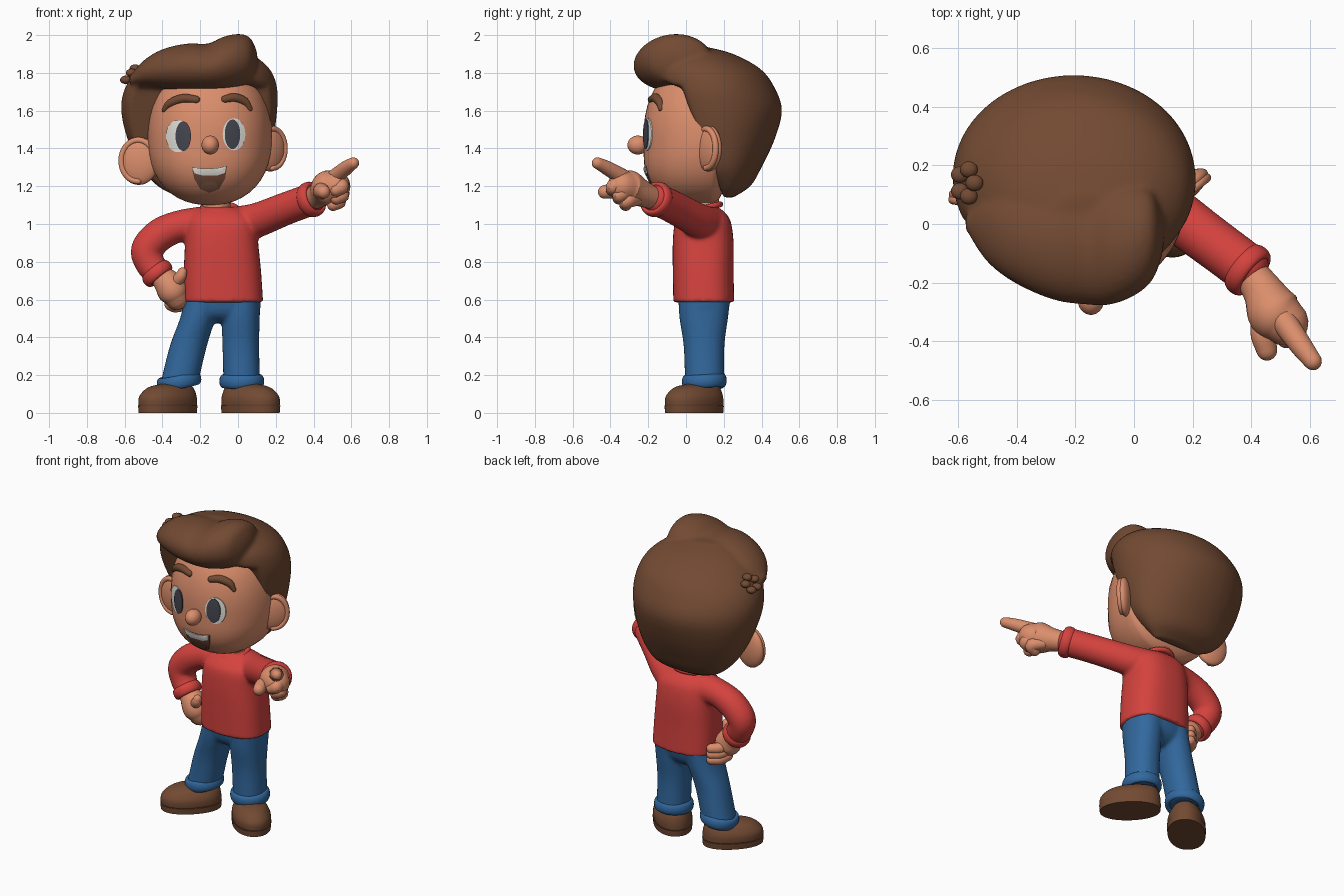
import bpy
import bmesh
from math import sin, cos, pi, radians, copysign
from mathutils import Vector, Matrix

if "Cube" in bpy.data.objects:
    bpy.data.objects.remove(bpy.data.objects["Cube"])


def material(name, r, g, b):
    m = bpy.data.materials.new(name)
    m.use_nodes = True
    m.diffuse_color = (r, g, b, 1)
    m.node_tree.nodes["Principled BSDF"].inputs["Base Color"].default_value = (r, g, b, 1)
    return m


SKIN = material("skin", .71, .27, .15)
BROWN = material("brown", .17, .069, .033)
RED = material("red_cloth", .66, .055, .048)
BLUE = material("blue_denim", .032, .14, .345)
WHITE = material("white", .76, .75, .70)
DARK = material("dark_grey", .06, .06, .08)
MOUTH = material("mouth_brown", .19, .075, .045)
TONGUE = material("tongue_brown", .24, .1, .06)


def finish(name, bm, mat):
    bmesh.ops.recalc_face_normals(bm, faces=bm.faces)
    me = bpy.data.meshes.new(name)
    bm.to_mesh(me)
    bm.free()
    me.materials.append(mat)
    me.shade_smooth()
    me.set_sharp_from_angle(angle=radians(42))
    ob = bpy.data.objects.new(name, me)
    bpy.context.collection.objects.link(ob)
    return ob


def spline(rows, n=5):
    """Catmull-Rom interpolation of rows of numbers."""
    rows = [Vector(r) for r in rows]
    ext = [rows[0] * 2 - rows[1]] + rows + [rows[-1] * 2 - rows[-2]]
    out = []
    for a, b, c, d in zip(ext, ext[1:], ext[2:], ext[3:]):
        for i in range(n):
            t = i / n
            out.append(.5 * (2 * b + (c - a) * t + (2 * a - 5 * b + 4 * c - d) * t * t
                             + (3 * b - a - 3 * c + d) * t ** 3))
    return out + [rows[-1]]


def skin_rings(name, rings, mat):
    """Joins equal rings of points into a capped surface."""
    bm = bmesh.new()
    loops = [[bm.verts.new(p) for p in ring] for ring in rings]
    n = len(loops[0])
    for a, b in zip(loops, loops[1:]):
        for i in range(n):
            j = (i + 1) % n
            bm.faces.new((a[i], a[j], b[j], b[i]))
    bm.faces.new(loops[0])
    bm.faces.new(loops[-1])
    return finish(name, bm, mat)


def power(v, p):
    return copysign(abs(v) ** (2 / p), v)


def stack(name, rows, mat, axis="z", p=2.0, fix=None, n=48):
    """Rounded sections (t, a0, a1, b0, b1) stacked along an axis."""
    rings = []
    for t, a0, a1, b0, b1 in spline(rows):
        ring = []
        for k in range(n):
            w = 2 * pi * k / n
            a = (a0 + a1) / 2 + (a1 - a0) / 2 * power(cos(w), p)
            b = (b0 + b1) / 2 + (b1 - b0) / 2 * power(sin(w), p)
            q = (a, b, t) if axis == "z" else (t, a, b)
            ring.append(fix(q) if fix else q)
        rings.append(ring)
    return skin_rings(name, rings, mat)


def tube(name, rows, mat, n=24):
    """Round-ended tube through points (x, y, z, radius)."""
    pts = [(q.xyz, q[3]) for q in spline(rows)]
    t0 = (pts[0][0] - pts[1][0]).normalized()
    t1 = (pts[-1][0] - pts[-2][0]).normalized()

    def dome(end, t):
        return [(end[0] + t * end[1] * sin(radians(a)), end[1] * cos(radians(a)))
                for a in (22, 44, 64, 82)]
    pts = dome(pts[0], t0)[::-1] + pts + dome(pts[-1], t1)
    side, rings = None, []
    for i, (c, r) in enumerate(pts):
        t = (pts[min(i + 1, len(pts) - 1)][0] - pts[max(i - 1, 0)][0]).normalized()
        side = t.orthogonal() if side is None else side - t * side.dot(t)
        side.normalize()
        other = t.cross(side)
        rings.append([c + r * (side * cos(2 * pi * k / n) + other * sin(2 * pi * k / n))
                      for k in range(n)])
    return skin_rings(name, rings, mat)


def blob(name, loc, radii, mat, p=2.0, rot=Matrix()):
    bm = bmesh.new()
    bmesh.ops.create_uvsphere(bm, u_segments=40, v_segments=24, radius=1)
    for v in bm.verts:
        s = sum(abs(c) ** p for c in v.co) ** (-1 / p)
        v.co = Vector(loc) + rot @ Vector(c * s * r for c, r in zip(v.co, radii))
    return finish(name, bm, mat)


def cuff(name, loc, direction, major, minor, mat, tall=1.8):
    bpy.ops.mesh.primitive_torus_add(location=loc, major_radius=major, minor_radius=minor,
                                     major_segments=36, minor_segments=14)
    ob = bpy.context.object
    ob.name = name
    ob.scale.z = tall
    ob.rotation_euler = Vector(direction).to_track_quat("Z", "Y").to_euler()
    ob.data.materials.append(mat)
    ob.data.shade_smooth()


def blend(parts, rounds):
    """Fuses overlapping parts into the first one with soft seams."""
    base = parts[0]
    with bpy.context.temp_override(active_object=base, object=base, selected_objects=parts,
                                   selected_editable_objects=parts):
        bpy.ops.object.join()
    fuse = base.modifiers.new("fuse", "REMESH")
    fuse.mode, fuse.voxel_size, fuse.use_smooth_shade = "VOXEL", .011, True
    soften = base.modifiers.new("soften", "SMOOTH")
    soften.factor, soften.iterations = .5, rounds


# Head: taller brow, fuller jaw, shallow behind the ears
HC, HR, HP, BROW = (-.15, .12, 1.46), (.33, .345, .36), 2.25, 1.15


def jaw(z):
    return .2 * max(0, 1.4 - z)


def on_face(x, z, lift):
    tall = HR[2] * (BROW if z > HC[2] else 1)
    d = abs((x - HC[0]) / HR[0]) ** HP + abs((z - HC[2]) / tall) ** HP
    return Vector((x, HC[1] - HR[1] * max(0, 1 - d) ** (1 / HP) - jaw(z) - lift, z))


for v in blob("head", HC, HR, SKIN, HP).data.vertices:
    if v.co.z > HC[2]:
        v.co.z = HC[2] + (v.co.z - HC[2]) * BROW
    if v.co.y > HC[1]:
        v.co.y = HC[1] + (v.co.y - HC[1]) * .33
    else:
        v.co.y -= jaw(v.co.z)
blob("nose", (-.147, -.255, 1.418), (.046, .055, .05), SKIN)
tube("neck", [(-.11, .1, 1.02, .075), (-.12, .1, 1.18, .075)], SKIN)


def plate(name, outline, lift, mat):
    """Thin plate that follows the face."""
    c = sum((Vector(q) for q in outline), Vector((0, 0))) / len(outline)
    rings = [[on_face(*(c + (Vector(q) - c) * s), h) for q in outline]
             for s, h in ((1, 0), (1, lift), (.75, lift), (.5, lift), (.25, lift), (.02, lift))]
    skin_rings(name, rings, mat)


def oval(x, z, rx, rz):
    return [(x + rx * cos(a * pi / 18), z + rz * sin(a * pi / 18)) for a in range(36)]


# Eyes, brows and mouth
for side, x, rx, px, z in (("right", -.318, .064, -.29, 1.465), ("left", -.021, .06, -.029, 1.475)):
    plate(side + "_eye", oval(x, z, rx, .085), .006, WHITE)
    plate(side + "_pupil", oval(px, z, .041, .078), .0095, DARK)
brows = {"right": [(-.39, 1.605, .014), (-.36, 1.638, .022), (-.29, 1.664, .024), (-.22, 1.658, .02)],
         "left": [(-.07, 1.66, .02), (-.02, 1.668, .024), (.035, 1.648, .023), (.063, 1.61, .014)]}
for side, rows in brows.items():
    tube(side + "_brow", [(*on_face(x, z, -.006), r) for x, z, r in rows], BROWN)
plate("mouth", [(-.245, 1.302), (-.2, 1.295), (-.15, 1.293), (-.1, 1.298), (-.058, 1.308), (-.068, 1.24),
                (-.1, 1.185), (-.15, 1.165), (-.2, 1.185), (-.232, 1.24)], .004, MOUTH)
plate("teeth", [(-.245, 1.302), (-.2, 1.295), (-.15, 1.293), (-.1, 1.298), (-.062, 1.308), (-.07, 1.27),
                (-.11, 1.257), (-.19, 1.257), (-.23, 1.268)], .008, WHITE)
plate("tongue", oval(-.152, 1.2, .045, .026), .007, TONGUE)

# Ears: a flattened dish with a soft raised rim
for side, loc, turn, front, w, h in (("left", (.17, .12, 1.4), 38, -1, .1, .122),
                                     ("right", (-.525, .085, 1.335), 170, 1, .108, .128)):
    rot = Matrix.Rotation(radians(turn), 3, "Z")
    blob(side + "_ear", loc, (w, .042, h), SKIN, 2, rot)
    rim = [rot @ Vector((.84 * w * cos(radians(a)), front * .018, .85 * h * sin(radians(a))))
           + Vector(loc) for a in range(-90, 151, 20)]
    tube(side + "_ear_rim", [(*q, .016) for q in rim], SKIN)


# Hair: full cap at the back, trimmed along the hairline, merged with the swept quiff
def hairline(q):
    x, y, z = q
    if z > 1.72:
        edge = -.02 - (z - 1.72) * 3
    elif z > 1.45:
        edge = .07 - (z - 1.45) * .33
    else:
        edge = .07 + (1.45 - z) * .42
    return x, max(y, edge), z


hair = stack("hair", [(1.14, -.31, .01, .17, .25), (1.2, -.425, .08, .1, .34), (1.3, -.515, .15, 0, .4),
                      (1.45, -.585, .187, -.1, .47), (1.6, -.618, .207, -.18, .508),
                      (1.72, -.598, .207, -.2, .47), (1.82, -.52, .168, -.2, .395),
                      (1.9, -.4, .07, -.12, .25), (1.94, -.27, -.05, -.04, .1)],
             BROWN, fix=hairline, n=64)
quiff = stack("quiff", [(-.575, -.02, .03, 1.745, 1.78), (-.5, -.13, .1, 1.733, 1.865),
                        (-.4, -.205, .13, 1.717, 1.925), (-.27, -.26, .14, 1.705, 1.955),
                        (-.16, -.275, .14, 1.703, 1.955), (-.08, -.275, .14, 1.705, 1.99),
                        (0, -.245, .14, 1.72, 2.006), (.06, -.195, .12, 1.745, 1.99),
                        (.092, -.12, .05, 1.785, 1.935), (.103, -.06, .01, 1.84, 1.89)],
              BROWN, axis="x")
blend([hair, quiff], 8)

tilt = Matrix.Rotation(radians(-50), 3, "Y")
for k in range(5):
    a = 2 * pi * k / 5
    spot = Vector((-.572, .14, 1.79)) + tilt @ Vector((.043 * cos(a), .048 * sin(a), 0))
    blob("hair_tuft", spot, (.03, .028, .022), BROWN)

# Sweater
sweater = stack("sweater", [(.585, -.288, .133, -.067, .255), (.75, -.287, .122, -.07, .252),
                            (.9, -.28, .107, -.07, .252), (1, -.27, .1, -.06, .24),
                            (1.045, -.25, .075, -.03, .22), (1.075, -.215, .025, .005, .19),
                            (1.09, -.19, -.01, .03, .17)], RED, p=2.6)
left_sleeve = tube("left_sleeve", [(-.02, .12, .99, .102), (.1, .06, 1.02, .092), (.25, -.05, 1.08, .087),
                                   (.375, -.143, 1.126, .086)], RED)
right_sleeve = tube("right_sleeve", [(-.17, .11, .995, .102), (-.3, .11, .99, .085),
                                     (-.41, .11, .945, .087), (-.482, .11, .865, .085),
                                     (-.465, .1, .79, .079), (-.43, .085, .745, .074)], RED)
blend([sweater, left_sleeve, right_sleeve], 4)
cuff("collar", (-.1, .095, 1.083), (0, -.25, 1), .088, .016, RED, 1)
cuff("left_cuff", (.388, -.157, 1.13), (.74, -.58, .3), .078, .018, RED)
cuff("right_cuff", (-.427, .083, .738), (.6, -.15, -.75), .07, .018, RED)

# Pointing hand
tube("left_hand", [(.39, -.16, 1.13, .058), (.44, -.23, 1.16, .07), (.478, -.3, 1.19, .093),
                   (.515, -.335, 1.2, .08)], SKIN)
tube("left_index", [(.51, -.33, 1.245, .044), (.57, -.415, 1.295, .038), (.61, -.468, 1.322, .031)], SKIN)
tube("left_thumb", [(.45, -.29, 1.15, .045), (.44, -.37, 1.175, .043), (.453, -.43, 1.17, .036)], SKIN)
for x, y, z in ((.55, -.38, 1.19), (.552, -.345, 1.147), (.535, -.31, 1.113)):
    tube("left_curled_finger", [(x - .05, y + .05, z + .02, .036), (x, y, z + .01, .04),
                                (x - .03, y - .01, z - .01, .034)], SKIN)

# Hand on the hip
tube("right_hand", [(-.42, .08, .73, .055), (-.375, .065, .69, .074), (-.345, .06, .645, .08),
                    (-.325, .065, .61, .066)], SKIN)
tube("right_thumb", [(-.34, .04, .68, .035), (-.305, .005, .72, .03), (-.295, 0, .745, .025)], SKIN)
for k in range(3):
    z = .65 - .037 * k
    tube("right_finger", [(-.355, .08, z, .035), (-.335, .13, z - .01, .034),
                          (-.3, .165, z - .01, .03)], SKIN)

# Trousers
hips = stack("trousers", [(.475, -.15, -.03, .05, .15), (.5, -.23, .06, 0, .19),
                          (.54, -.277, .114, -.03, .22), (.62, -.277, .122, -.047, .242)], BLUE, p=2.4)
left_leg = stack("left_leg", [(.15, -.077, .117, -.005, .203), (.35, -.082, .112, -.012, .203),
                              (.5, -.087, .115, -.034, .222), (.62, -.09, .12, -.042, .237)], BLUE, p=2.2)
right_leg = stack("right_leg", [(.15, -.412, -.213, -.005, .203), (.35, -.362, -.166, -.012, .203),
                                (.5, -.307, -.118, -.034, .222), (.62, -.277, -.07, -.042, .237)],
                  BLUE, p=2.2)
blend([hips, left_leg, right_leg], 6)
for side, x, lean in (("left", .02, 0), ("right", -.312, -.2)):
    cuff(side + "_leg_cuff", (x, .097, .168), (lean, -.06, 1), .099, .02, BLUE)

# Shoes
for side, x, turn in (("left", .065, 45), ("right", -.37, -45)):
    sole = stack(side + "_sole", [(0, -.112, .112, -.184, .179), (.038, -.116, .116, -.187, .182)],
                 BROWN, p=2.15)
    upper = stack(side + "_shoe", [(.034, -.107, .107, -.18, .175), (.046, -.113, .113, -.185, .18),
                                   (.085, -.111, .111, -.181, .178), (.12, -.093, .093, -.15, .17),
                                   (.14, -.073, .073, -.11, .157), (.152, -.04, .04, -.05, .13)],
                  BROWN, p=2.15)
    for ob in (sole, upper):
        ob.location = (x, .045, 0)
        ob.rotation_euler.z = radians(turn)
